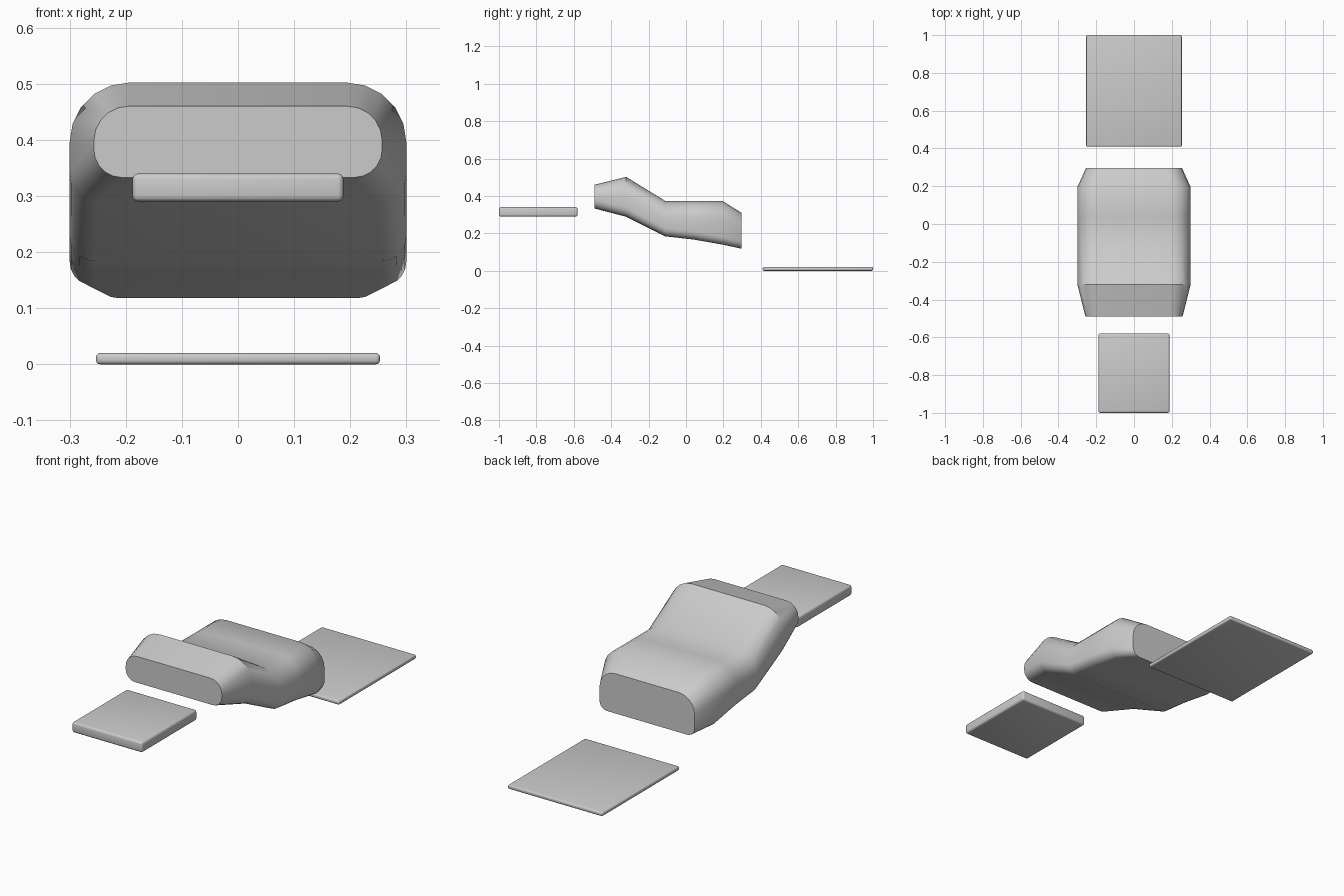
import bpy, bmesh, math

if "Cube" in bpy.data.objects:
    bpy.data.objects.remove(bpy.data.objects["Cube"])


def finish(name, bm, angle=35):
    bmesh.ops.recalc_face_normals(bm, faces=bm.faces)
    mesh = bpy.data.meshes.new(name)
    bm.to_mesh(mesh)
    bm.free()
    ob = bpy.data.objects.new(name, mesh)
    bpy.context.collection.objects.link(ob)
    bpy.ops.object.select_all(action='DESELECT')
    ob.select_set(True)
    bpy.context.view_layer.objects.active = ob
    bpy.ops.object.shade_smooth_by_angle(angle=math.radians(angle))
    return ob


def section(y, hw, z0, z1, r_low, r_top, steps=5):
    """Rounded rectangle across the body, with its own top and bottom radii."""
    pts = []
    for sx, top, start in ((1, 0, -90), (1, 1, 0), (-1, 1, 90), (-1, 0, 180)):
        r = r_top if top else r_low
        cx = sx * (hw - r)
        cz = z1 - r if top else z0 + r
        for i in range(steps + 1):
            a = math.radians(start + 90 * i / steps)
            pts.append((cx + r * math.cos(a), y, cz + r * math.sin(a)))
    return pts


# Bent body lofted front to back: y, half width, bottom, top, radii
rings = [
    (-0.49, 0.257, 0.333, 0.460, 0.050, 0.062),
    (-0.32, 0.300, 0.289, 0.502, 0.050, 0.106),
    (-0.11, 0.300, 0.184, 0.373, 0.043, 0.100),
    (0.04, 0.300, 0.167, 0.373, 0.043, 0.100),
    (0.195, 0.300, 0.140, 0.373, 0.043, 0.100),
    (0.297, 0.254, 0.118, 0.310, 0.040, 0.085),
]
bm = bmesh.new()
loops = [[bm.verts.new(p) for p in section(*r)] for r in rings]
for a, b in zip(loops, loops[1:]):
    for i in range(len(a)):
        j = (i + 1) % len(a)
        bm.faces.new((a[i], a[j], b[j], b[i]))
bm.faces.new(loops[0])
bm.faces.new(loops[-1])
finish("body", bm)


def pad(name, hw, y0, y1, z0, z1, bevel):
    bm = bmesh.new()
    bmesh.ops.create_cube(bm, size=1)
    for v in bm.verts:
        v.co = (2 * hw * v.co.x, (y0 + y1) / 2 + (y1 - y0) * v.co.y,
                (z0 + z1) / 2 + (z1 - z0) * v.co.z)
    bmesh.ops.bevel(bm, geom=bm.edges[:], offset=bevel, segments=3,
                    profile=0.5, affect='EDGES')
    finish(name, bm)


# Separate flat pads in front and behind
pad("front_pad", 0.188, -1.0, -0.58, 0.29, 0.34, 0.010)
pad("rear_pad", 0.253, 0.41, 1.0, 0.0, 0.02, 0.007)
